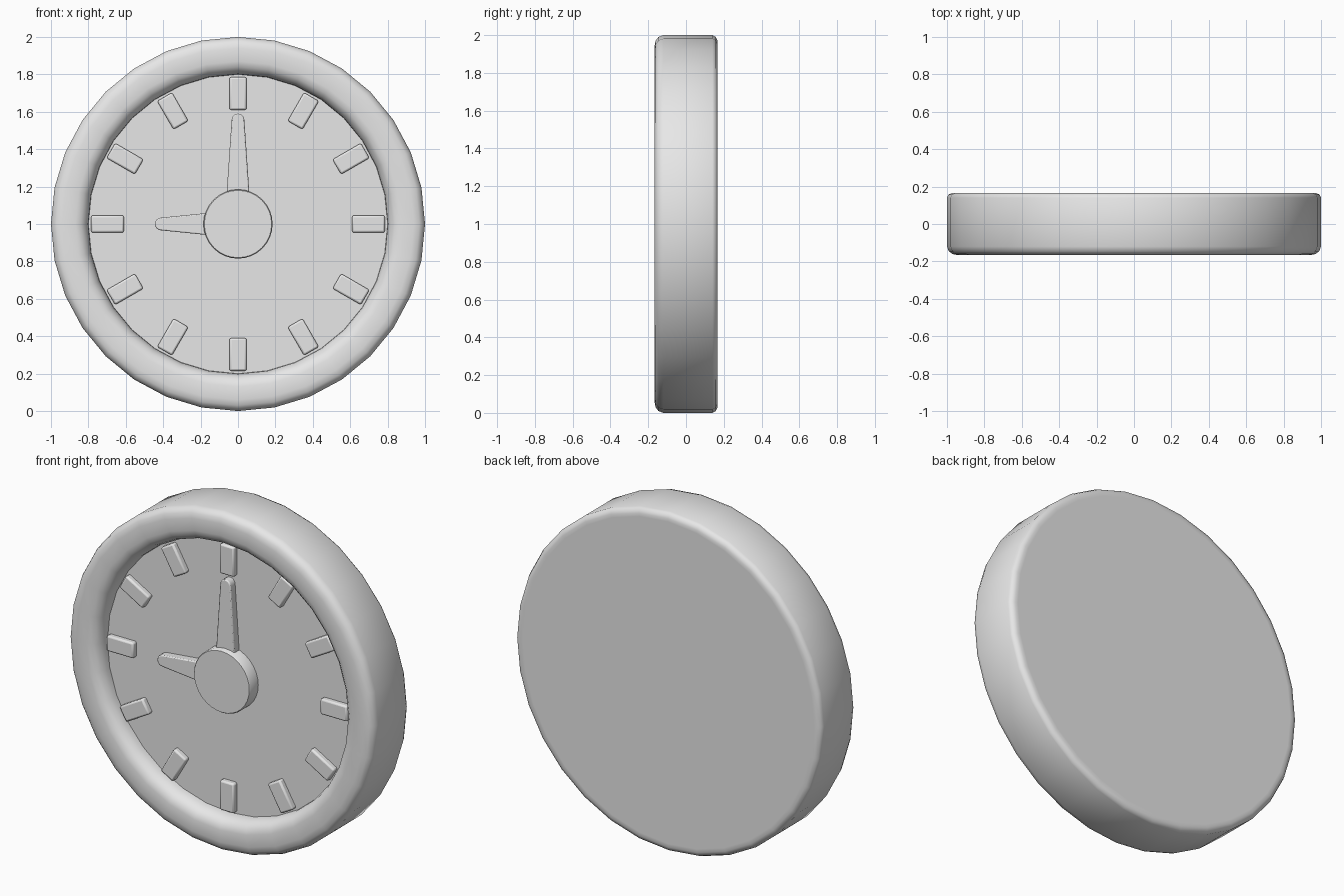
import bpy
import bmesh
from math import sin, cos, pi, radians

SIDES = 32
CENTRE_Z = 1.0
DIAL_Y = -0.075

cube = bpy.data.objects.get("Cube")
if cube:
    bpy.data.objects.remove(cube, do_unlink=True)

grey = bpy.data.materials.new("light grey")
grey.use_nodes = True
grey.diffuse_color = (0.8, 0.8, 0.8, 1)
grey.node_tree.nodes["Principled BSDF"].inputs["Base Color"].default_value = (0.8, 0.8, 0.8, 1)


def finish(bm, name, bevel=0):
    """Turn a bmesh into a shaded object, optionally with softened edges."""
    bmesh.ops.recalc_face_normals(bm, faces=bm.faces)
    mesh = bpy.data.meshes.new(name)
    bm.to_mesh(mesh)
    bm.free()
    mesh.materials.append(grey)
    obj = bpy.data.objects.new(name, mesh)
    bpy.context.collection.objects.link(obj)
    if bevel:
        mod = obj.modifiers.new("soft edges", 'BEVEL')
        mod.width = bevel
        mod.segments = 2
        mod.limit_method = 'ANGLE'
        mod.angle_limit = radians(40)
    bpy.ops.object.select_all(action='DESELECT')
    obj.select_set(True)
    bpy.context.view_layer.objects.active = obj
    bpy.ops.object.shade_smooth_by_angle(angle=radians(50))
    return obj


def lathe(name, profile):
    """Revolve (radius, y) points about the clock axis and cap both ends."""
    bm = bmesh.new()
    rings = []
    for r, y in profile:
        angles = [2 * pi * i / SIDES for i in range(SIDES)]
        rings.append([bm.verts.new((r * sin(a), y, CENTRE_Z + r * cos(a))) for a in angles])
    for low, high in zip(rings, rings[1:]):
        for i in range(SIDES):
            j = (i + 1) % SIDES
            bm.faces.new((low[i], low[j], high[j], high[i]))
    bm.faces.new(rings[0])
    bm.faces.new(rings[-1])
    return finish(bm, name)


def plate(name, outline, turn, front, bevel):
    """Raise an (across, outward) outline off the dial, turned clockwise."""
    bm = bmesh.new()
    loops = []
    for y in (DIAL_Y + 0.01, front):
        loops.append([bm.verts.new((x * cos(turn) + r * sin(turn), y,
                                    CENTRE_Z + r * cos(turn) - x * sin(turn)))
                      for x, r in outline])
    back, face = loops
    bm.faces.new(back)
    bm.faces.new(face)
    for i in range(len(outline)):
        j = (i + 1) % len(outline)
        bm.faces.new((back[i], back[j], face[j], face[i]))
    return finish(bm, name, bevel)


def hand(name, length, base, tip, turn):
    """Tapered clock hand with a rounded end."""
    end = [(tip * cos(pi * i / 8), length - tip + tip * sin(pi * i / 8)) for i in range(9)]
    return plate(name, [(-base, 0), (base, 0)] + end, turn, -0.12, 0.006)


# Case with rounded rim, recessed dial and flat back
lathe("case", [
    (0.80, DIAL_Y), (0.802, -0.10), (0.815, -0.135), (0.84, -0.158), (0.87, -0.167),
    (0.94, -0.167), (0.97, -0.161), (0.99, -0.146), (1.0, -0.12),
    (1.0, 0.14), (0.991, 0.158), (0.97, 0.167), (0.95, 0.167),
])

# Hour markers
marker = [(-0.046, 0.61), (0.046, 0.61), (0.046, 0.785), (-0.046, 0.785)]
for hour in range(12):
    plate(f"hour_marker_{hour + 1}", marker, radians(30 * (hour + 1)), -0.107, 0.01)

# Hands and centre hub
hand("minute_hand", 0.59, 0.072, 0.034, 0)
hand("hour_hand", 0.445, 0.075, 0.034, -pi / 2)
lathe("centre_hub", [(0.185, DIAL_Y + 0.01), (0.185, -0.145), (0.18, -0.152)])
